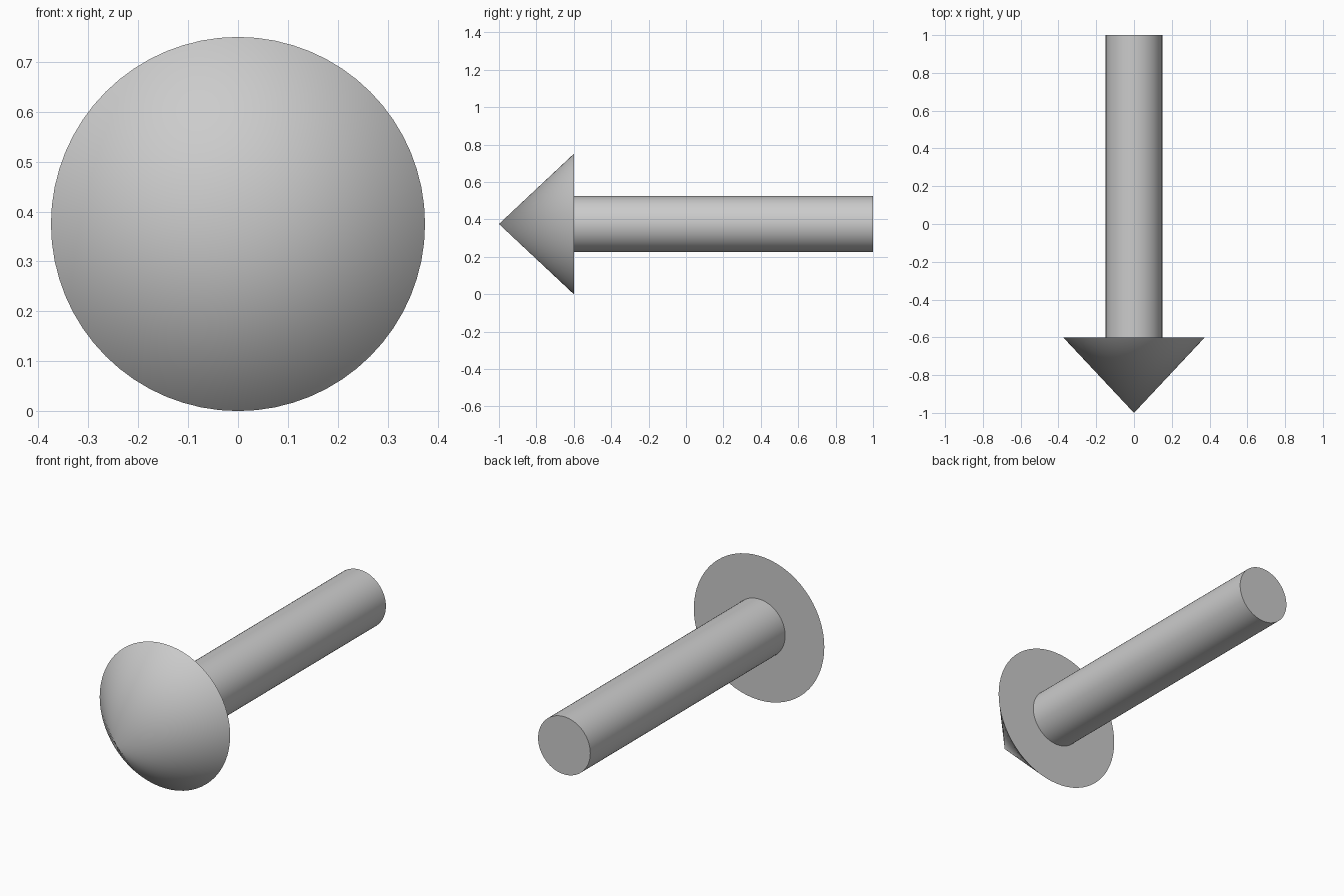
import bpy, math

if "Cube" in bpy.data.objects:
    bpy.data.objects.remove(bpy.data.objects["Cube"])

AXIS_Z = 0.375          # height of the arrow's centre line
SIDES = 64


def lathe_part(name, r_back, r_front, y_back, y_front):
    """Cone or cylinder lying along y, smooth sides with sharp cap edges."""
    bpy.ops.mesh.primitive_cone_add(
        vertices=SIDES, radius1=r_back, radius2=r_front,
        depth=y_back - y_front,
        location=(0, (y_back + y_front) / 2, AXIS_Z),
        rotation=(math.radians(90), 0, 0))
    ob = bpy.context.object
    ob.name = name
    bpy.ops.object.shade_smooth_by_angle(angle=math.radians(30))
    return ob


# Pointed head at the front
lathe_part("arrow_head", 0.375, 0.0, -0.6, -1.0)
# Round shaft running to the back
lathe_part("arrow_shaft", 0.15, 0.15, 1.0, -0.6)
